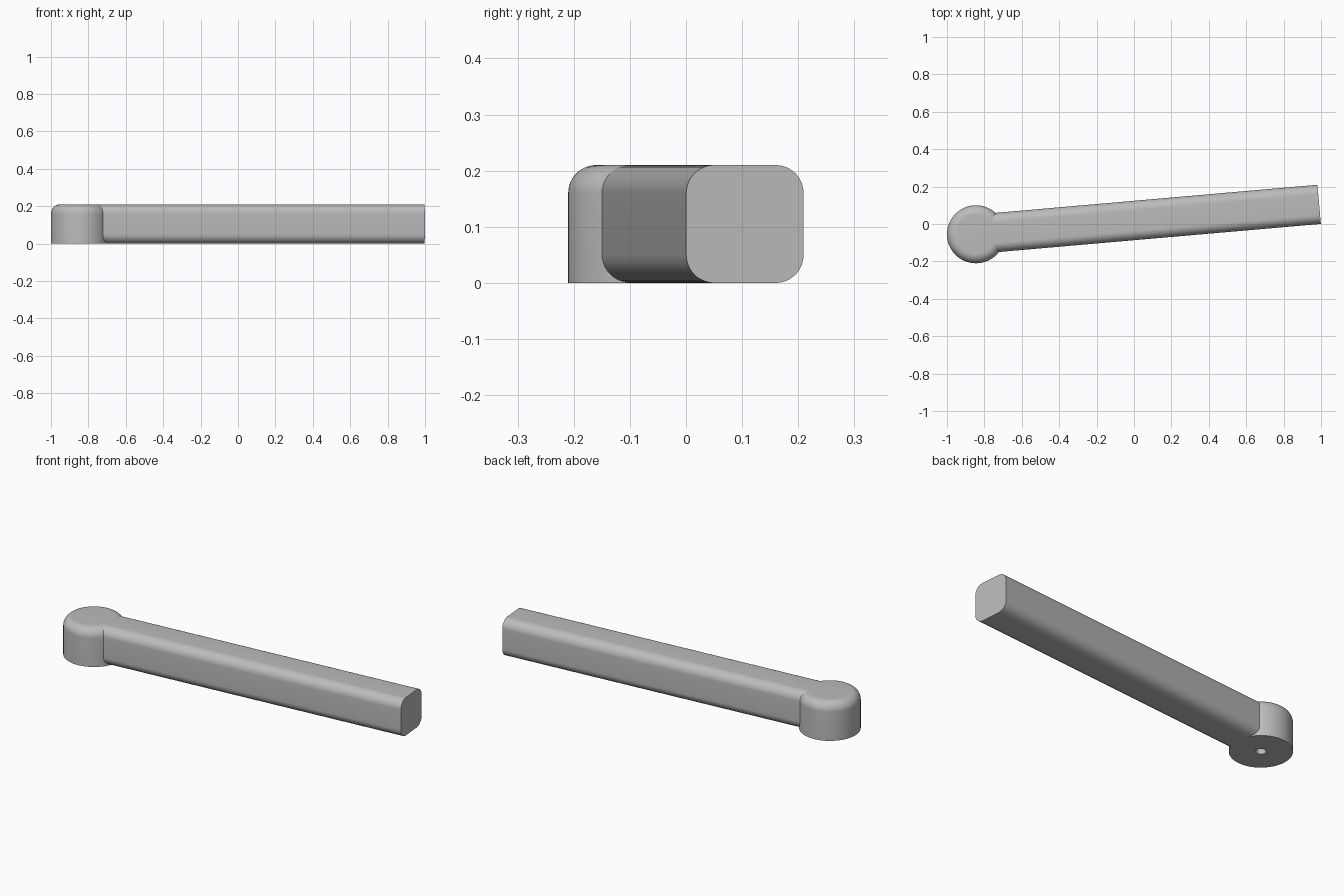
import bpy, bmesh
from math import sin, cos, pi, atan2, hypot
from mathutils import Vector

cube = bpy.data.objects.get("Cube")
if cube:
    bpy.data.objects.remove(cube, do_unlink=True)

HEIGHT, FILLET = 0.21, 0.05
HUB_RADIUS = 0.155
HUB = Vector((-0.845, -0.055, 0))
TIP = Vector((0.99, 0.105, 0))

grey = bpy.data.materials.new("grey")
grey.use_nodes = True
colour = (0.5, 0.5, 0.5, 1)
grey.diffuse_color = colour
grey.node_tree.nodes["Principled BSDF"].inputs["Base Color"].default_value = colour


def arc(cx, cy, start, steps=12):
    """Quarter circle of the fillet radius, counter-clockwise."""
    angles = [start + pi / 2 * i / steps for i in range(steps + 1)]
    return [(cx + FILLET * cos(a), cy + FILLET * sin(a)) for a in angles]


def finish(name, bm, location, turn=0):
    bmesh.ops.remove_doubles(bm, verts=bm.verts, dist=1e-5)
    bmesh.ops.recalc_face_normals(bm, faces=bm.faces)
    mesh = bpy.data.meshes.new(name)
    bm.to_mesh(mesh)
    bm.free()
    mesh.materials.append(grey)
    obj = bpy.data.objects.new(name, mesh)
    bpy.context.collection.objects.link(obj)
    obj.location = location
    obj.rotation_euler.z = turn
    bpy.ops.object.select_all(action="DESELECT")
    obj.select_set(True)
    bpy.context.view_layer.objects.active = obj
    bpy.ops.object.shade_smooth_by_angle(angle=pi / 6)


# Round hub: lathed profile with a filleted top and a blind pin hole below
hole_radius, hole_depth = 0.025, 0.12
profile = [(0, hole_depth), (hole_radius, hole_depth), (hole_radius, 0), (HUB_RADIUS, 0)]
profile += arc(HUB_RADIUS - FILLET, HEIGHT - FILLET, 0) + [(0, HEIGHT)]
bm = bmesh.new()
verts = [bm.verts.new((r, 0, z)) for r, z in profile]
edges = [bm.edges.new(pair) for pair in zip(verts, verts[1:])]
bmesh.ops.spin(bm, geom=verts + edges, cent=(0, 0, 0), axis=(0, 0, 1),
               angle=2 * pi, steps=96)
finish("hub", bm, HUB)

# Straight arm: rounded square section running from inside the hub to the tip
reach = TIP - HUB
start, length = 0.085, hypot(reach.x, reach.y)
inner = HEIGHT / 2 - FILLET
corners = [(1, 1), (-1, 1), (-1, -1), (1, -1)]
section = [p for i, (sy, sz) in enumerate(corners)
           for p in arc(sy * inner, HEIGHT / 2 + sz * inner, i * pi / 2)]
bm = bmesh.new()
face = bm.faces.new([bm.verts.new((start, y, z)) for y, z in section])
extruded = bmesh.ops.extrude_face_region(bm, geom=[face], use_keep_orig=True)["geom"]
bmesh.ops.translate(bm, vec=(length - start, 0, 0),
                    verts=[v for v in extruded if isinstance(v, bmesh.types.BMVert)])
finish("arm", bm, HUB, atan2(reach.y, reach.x))
